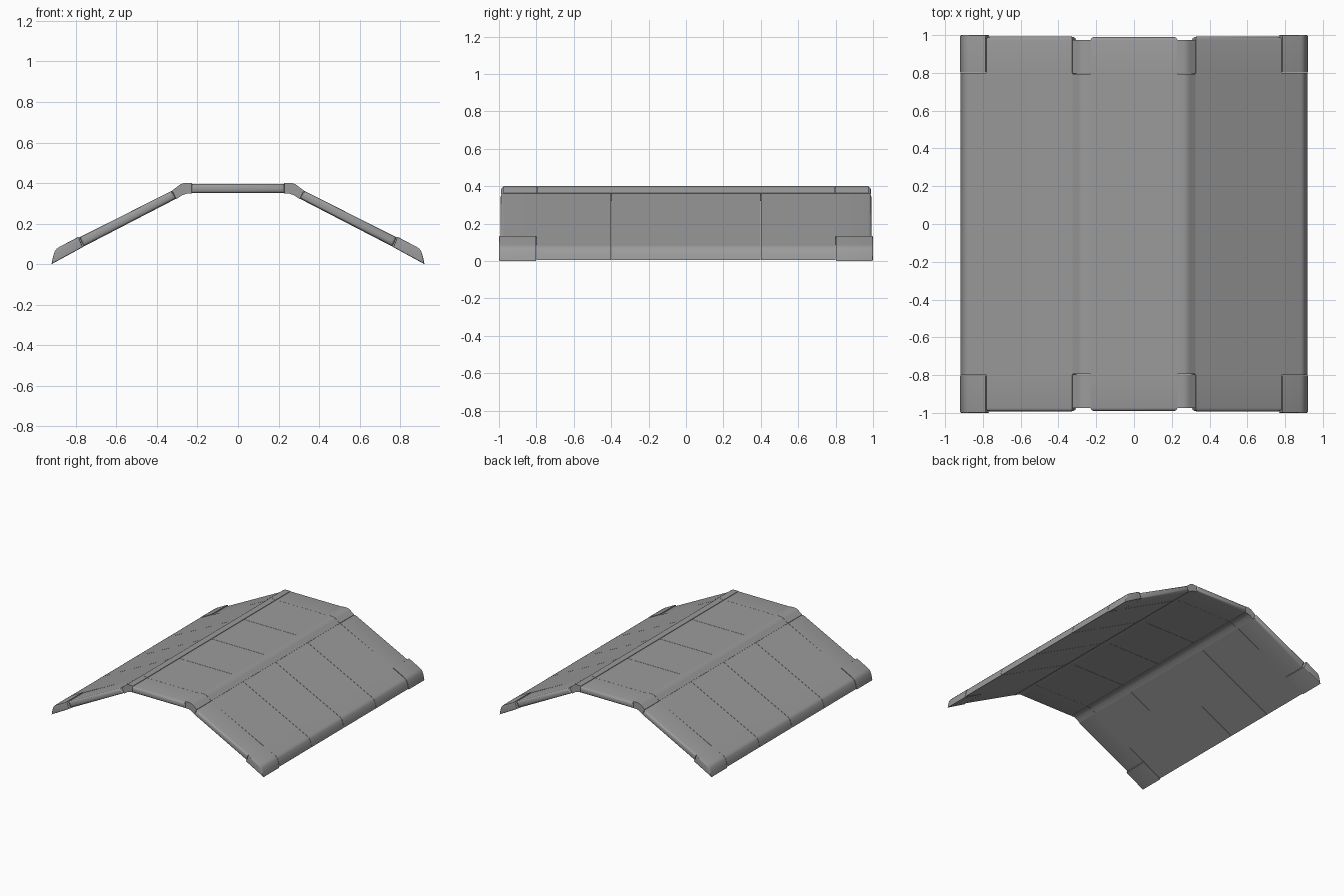
import bpy, bmesh

if "Cube" in bpy.data.objects:
    bpy.data.objects.remove(bpy.data.objects["Cube"])

slate = bpy.data.materials.new("roof_grey")
slate.diffuse_color = (0.33, 0.33, 0.33, 1)
slate.use_nodes = True
slate.node_tree.nodes["Principled BSDF"].inputs["Base Color"].default_value = slate.diffuse_color

# Cross-sections in (x, z), right-hand half of the roof
FLAT = [(-0.23, 0.35), (0.23, 0.35), (0.23, 0.396), (-0.23, 0.396)]
RIDGE = [(0.228, 0.348), (0.252, 0.348), (0.275, 0.34), (0.305, 0.32), (0.325, 0.363),
         (0.295, 0.386), (0.283, 0.395), (0.265, 0.40), (0.228, 0.40)]
SLOPE = [(0.305, 0.323), (0.918, 0.006), (0.913, 0.035), (0.903, 0.064), (0.894, 0.076),
         (0.88, 0.084), (0.325, 0.362)]
END_SLOPE = [(0.307, 0.323), (0.762, 0.087), (0.782, 0.131), (0.327, 0.362)]
CORNER = [(0.766, 0.084), (0.92, 0.0), (0.914, 0.032), (0.904, 0.064), (0.894, 0.077),
          (0.88, 0.086), (0.787, 0.135)]


def panel(name, profile, y0, y1, sx=1, round_y=None, width=0.0):
    """Extrude a profile along y; optionally round the edges of its outer end face."""
    bm = bmesh.new()
    a = [bm.verts.new((sx * x, y0, z)) for x, z in profile]
    b = [bm.verts.new((sx * x, y1, z)) for x, z in profile]
    n = len(profile)
    bm.faces.new(a)
    bm.faces.new(b[::-1])
    for i in range(n):
        j = (i + 1) % n
        bm.faces.new((a[i], b[i], b[j], a[j]))
    bmesh.ops.recalc_face_normals(bm, faces=bm.faces[:])
    if round_y is not None:
        edges = [e for e in bm.edges if all(abs(v.co.y - round_y) < 1e-5 for v in e.verts)]
        bmesh.ops.bevel(bm, geom=edges, offset=width, segments=3, profile=0.5,
                        affect='EDGES', clamp_overlap=True)
    me = bpy.data.meshes.new(name)
    bm.to_mesh(me)
    bm.free()
    me.materials.append(slate)
    ob = bpy.data.objects.new(name, me)
    bpy.context.collection.objects.link(ob)
    bpy.ops.object.select_all(action='DESELECT')
    ob.select_set(True)
    bpy.context.view_layer.objects.active = ob
    bpy.ops.object.shade_smooth_by_angle(angle=0.6)
    return ob


GAP = 0.001
# Four middle rows of panels
for r in range(4):
    y0, y1 = -0.8 + 0.4 * r + GAP, -0.4 + 0.4 * r - GAP
    panel("flat_top_panel", FLAT, y0, y1)
    for sx in (-1, 1):
        panel("slope_panel", SLOPE, y0, y1, sx)

# Long ridge caps on both bends, with separate end caps
for sx in (-1, 1):
    panel("ridge_cap", RIDGE, -0.795, 0.795, sx)

# End rows: rounded gable panels, ridge ends and eave corners
for sy in (-1, 1):
    panel("flat_top_end", FLAT, sy * 0.8, sy * 0.99, 1, sy * 0.99, 0.018)
    for sx in (-1, 1):
        panel("ridge_end_cap", RIDGE, sy * 0.797, sy * 0.975, sx)
        panel("slope_end_panel", END_SLOPE, sy * 0.8, sy * 0.992, sx, sy * 0.992, 0.018)
        panel("eave_corner", CORNER, sy * 0.802, sy * 1.0, sx, sy * 1.0, 0.006)
